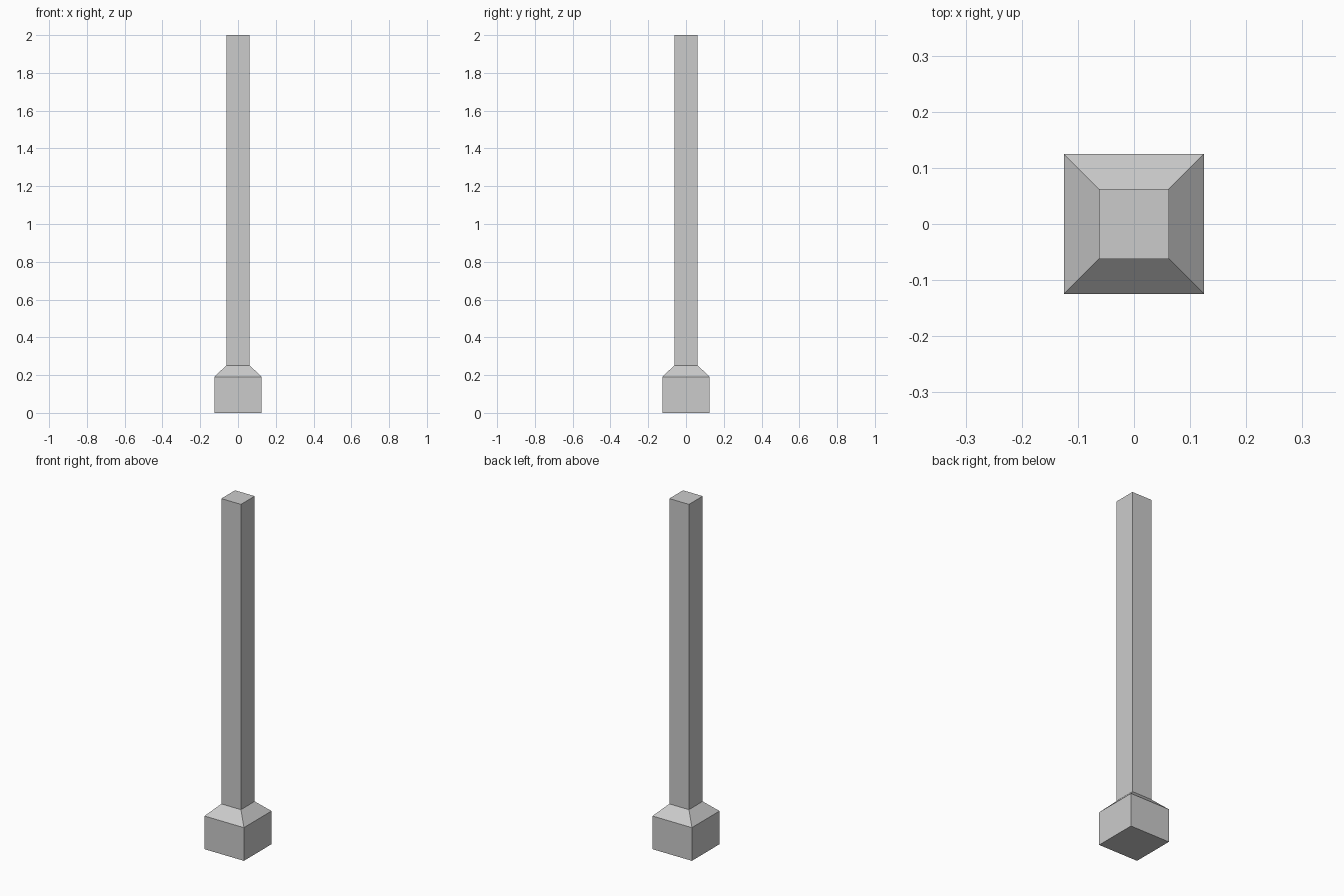
import bpy, bmesh

if "Cube" in bpy.data.objects:
    bpy.data.objects.remove(bpy.data.objects["Cube"])

FOOT_HALF = 0.125
SHAFT_HALF = 0.062
# (half width, height) of each square section from the ground up
PROFILE = [(FOOT_HALF, 0.0), (FOOT_HALF, 0.19), (SHAFT_HALF, 0.252), (SHAFT_HALF, 2.0)]


def square_loft(name, profile):
    """Join square sections into one closed, flat-shaded solid."""
    bm = bmesh.new()
    rings = [[bm.verts.new((sx * h, sy * h, z))
              for sx, sy in ((-1, -1), (1, -1), (1, 1), (-1, 1))]
             for h, z in profile]
    for low, high in zip(rings, rings[1:]):
        for i in range(4):
            j = (i + 1) % 4
            bm.faces.new((low[i], low[j], high[j], high[i]))
    bm.faces.new(rings[0][::-1])
    bm.faces.new(rings[-1])
    bmesh.ops.recalc_face_normals(bm, faces=bm.faces)
    mesh = bpy.data.meshes.new(name)
    bm.to_mesh(mesh)
    bm.free()
    obj = bpy.data.objects.new(name, mesh)
    bpy.context.collection.objects.link(obj)
    return obj


# Post: square foot, sloped shoulder and slim shaft in one piece
square_loft("post", PROFILE)
